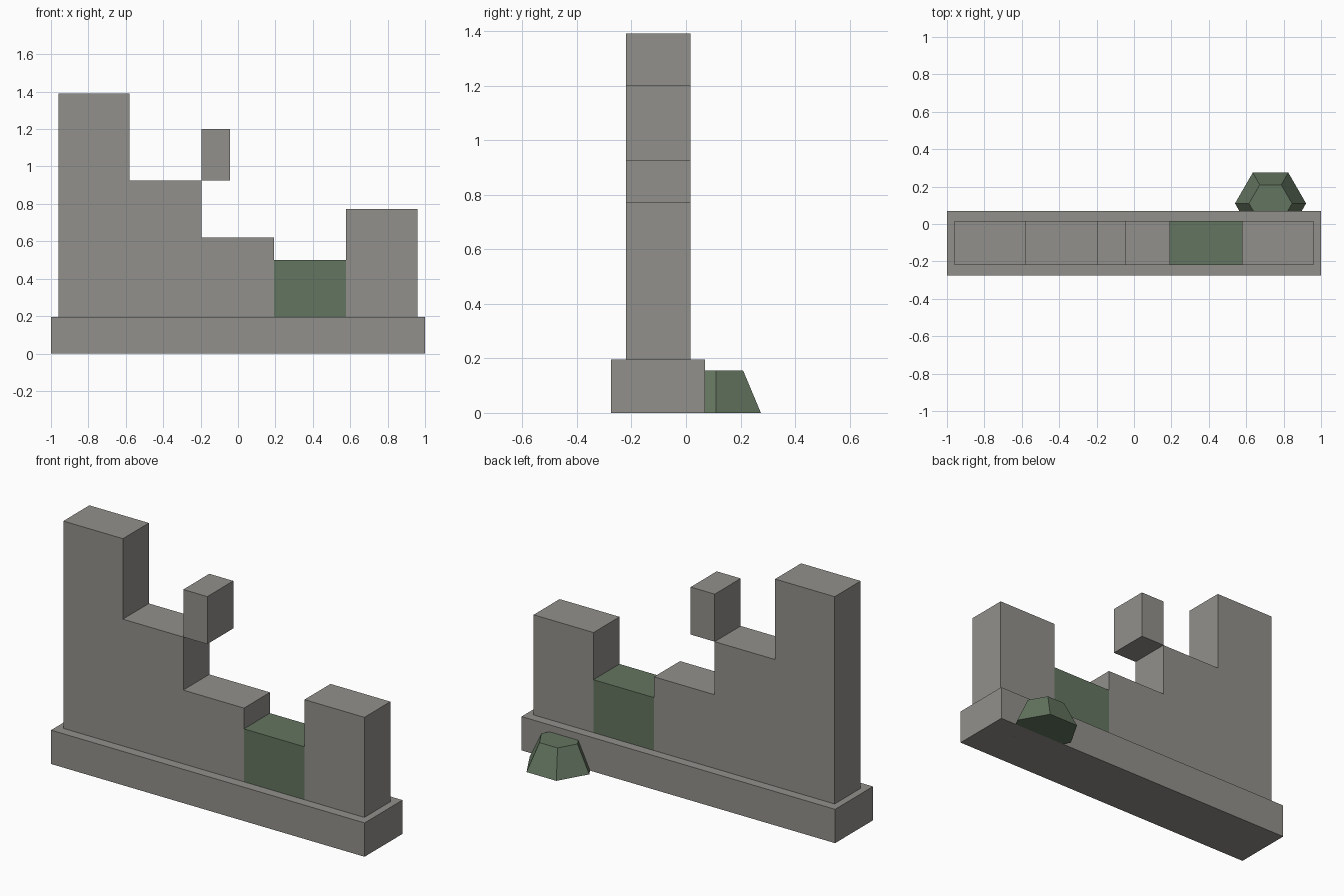
import bpy, bmesh
from math import radians

default = bpy.data.objects.get("Cube")
if default:
    bpy.data.objects.remove(default, do_unlink=True)


def make_material(name, rgb):
    mat = bpy.data.materials.new(name)
    mat.use_nodes = True
    color = (*rgb, 1)
    mat.diffuse_color = color
    mat.node_tree.nodes["Principled BSDF"].inputs["Base Color"].default_value = color
    return mat


stone = make_material("grey stone", (0.29, 0.28, 0.26))
moss = make_material("mossy green", (0.127, 0.178, 0.116))


def add_object(name, bm, mat):
    bmesh.ops.recalc_face_normals(bm, faces=bm.faces)
    mesh = bpy.data.meshes.new(name)
    bm.to_mesh(mesh)
    bm.free()
    mesh.materials.append(mat)
    obj = bpy.data.objects.new(name, mesh)
    bpy.context.collection.objects.link(obj)
    return obj


def extrude_profile(name, points, y_front, y_back, mat):
    """Extrude an x-z outline from front to back."""
    bm = bmesh.new()
    face = bm.faces.new([bm.verts.new((x, y_front, z)) for x, z in points])
    moved = bmesh.ops.extrude_face_region(bm, geom=[face])["geom"]
    verts = [v for v in moved if isinstance(v, bmesh.types.BMVert)]
    bmesh.ops.translate(bm, verts=verts, vec=(0, y_back - y_front, 0))
    return add_object(name, bm, mat)


def box(name, x0, x1, z0, z1, y_front, y_back, mat):
    outline = [(x0, z0), (x1, z0), (x1, z1), (x0, z1)]
    return extrude_profile(name, outline, y_front, y_back, mat)


BASE_TOP = 0.195
WALL = (-0.22, 0.017)
edges = [-0.96, -0.58, -0.195, 0.192, 0.578, 0.96]

# Plinth
box("plinth", -1, 1, 0, BASE_TOP, -0.275, 0.07, stone)

# Ruined wall descending in steps
steps = [(edges[0], BASE_TOP)]
for i, top in enumerate((1.39, 0.926, 0.62)):
    steps += [(edges[i], top), (edges[i + 1], top)]
steps.append((edges[3], BASE_TOP))
extrude_profile("stepped_wall", steps, *WALL, stone)

# Overgrown gap, end pillar and loose upper block
box("mossy_block", edges[3], edges[4], BASE_TOP, 0.5, *WALL, moss)
box("end_pillar", edges[4], edges[5], BASE_TOP, 0.772, *WALL, stone)
box("loose_block", edges[2], -0.042, 0.926, 1.2, *WALL, stone)

# Six-sided mossy boulder against the back of the plinth
bm = bmesh.new()
bmesh.ops.create_cone(bm, cap_ends=True, segments=6, radius1=0.19, radius2=0.115, depth=0.155)
# Turn so corners point along x
corner = max(bm.verts, key=lambda v: v.co.x)
if abs(corner.co.y) > 0.01:
    for v in bm.verts:
        v.co.x, v.co.y = v.co.y, -v.co.x
bmesh.ops.translate(bm, verts=bm.verts, vec=(0.73, 0.11, 0.0775))
add_object("mossy_boulder", bm, moss)
